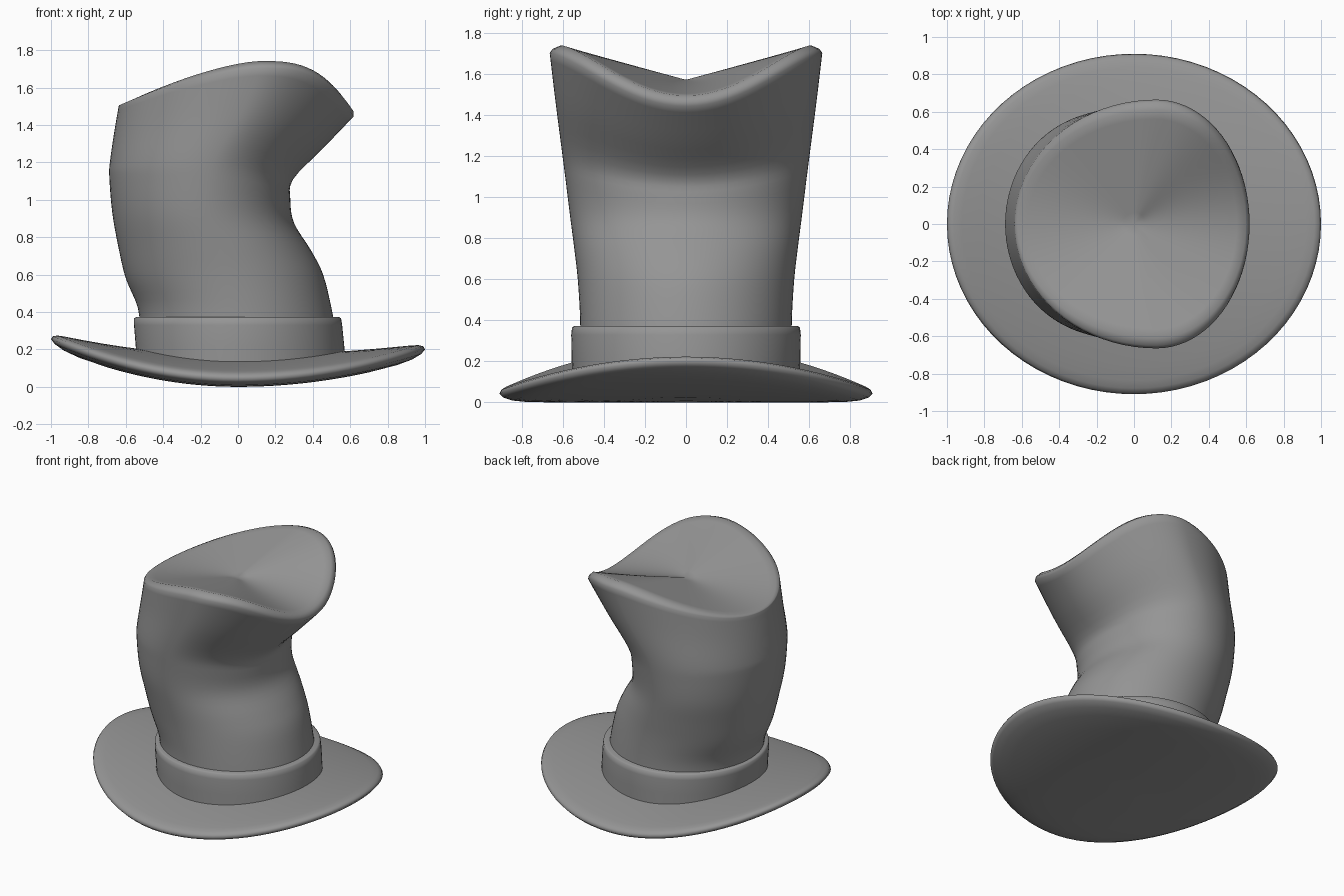
import bpy
import math

if "Cube" in bpy.data.objects:
    bpy.data.objects.remove(bpy.data.objects["Cube"])

SEG = 80

# Dark grey felt
felt = bpy.data.materials.new("dark_felt")
felt.diffuse_color = (0.3, 0.3, 0.3, 1)
felt.use_nodes = True
felt.node_tree.nodes["Principled BSDF"].inputs["Base Color"].default_value = felt.diffuse_color


def loft(name, rings, cap_start=None, cap_end=None):
    """Skin a list of closed rings, optionally closing either end to a point."""
    verts = [p for r in rings for p in r]
    faces = []
    for i in range(len(rings) - 1):
        for j in range(SEG):
            k = (j + 1) % SEG
            a, b = i * SEG, (i + 1) * SEG
            faces.append((a + j, a + k, b + k, b + j))
    if cap_start:
        verts.append(cap_start)
        n = len(verts) - 1
        faces += [(n, (j + 1) % SEG, j) for j in range(SEG)]
    if cap_end:
        verts.append(cap_end)
        n, a = len(verts) - 1, (len(rings) - 1) * SEG
        faces += [(n, a + j, a + (j + 1) % SEG) for j in range(SEG)]
    me = bpy.data.meshes.new(name)
    me.from_pydata(verts, [], faces)
    me.materials.append(felt)
    me.shade_smooth()
    ob = bpy.data.objects.new(name, me)
    bpy.context.collection.objects.link(ob)
    return ob


def angles():
    return [2 * math.pi * j / SEG for j in range(SEG)]


def bent_ring(xl, zl, xr, zr, xm, zs, ry, pl=1.5, pr=2.0):
    """Ring through left, right and side points, bowed in z between them."""
    pts = []
    for a in angles():
        c, s = math.cos(a), math.sin(a)
        if c > 0:
            x, z = xm + (xr - xm) * c, zs + (zr - zs) * c ** pr
        else:
            x, z = xm + (xm - xl) * c, zs + (zl - zs) * (-c) ** pl
        pts.append((x, ry * s, z))
    return pts


def smooth_rows(rows, steps=4):
    """Catmull-Rom interpolation of parameter rows."""
    out = []
    for i in range(len(rows) - 1):
        p1, p2 = rows[i], rows[i + 1]
        p0, p3 = rows[max(i - 1, 0)], rows[min(i + 2, len(rows) - 1)]
        for k in range(steps):
            t = k / steps
            out.append([0.5 * (2 * b + (c - a) * t + (2 * a - 5 * b + 4 * c - d) * t * t
                               + (3 * b - a - 3 * c + d) * t ** 3)
                        for a, b, c, d in zip(p0, p1, p2, p3)])
    return out + [rows[-1]]


# Brim: thick oval disc, curled up at the left and right
def brim_ring(s, h):
    pts = []
    for a in angles():
        x, y = s * math.cos(a), 0.91 * s * math.sin(a)
        k = 0.213 if x < 0 else 0.158
        pts.append((x, y, h + k * x * x))
    return pts


brim_profile = [(0.2, 0), (0.4, 0), (0.55, 0), (0.7, 0), (0.85, 0.002), (0.93, 0.009),
                (0.98, 0.024), (1, 0.042), (0.99, 0.062), (0.965, 0.076), (0.92, 0.087),
                (0.83, 0.103), (0.72, 0.12), (0.62, 0.133), (0.53, 0.143), (0.4, 0.15)]
loft("brim", [brim_ring(s, h) for s, h in brim_profile], (0, 0, 0), (0, 0, 0.15))

# Band: slightly leaning collar with a rounded upper edge
band_rows = [(-0.54, 0.575, 0.555, 0.10), (-0.547, 0.568, 0.558, 0.22), (-0.556, 0.557, 0.56, 0.33),
             (-0.556, 0.551, 0.556, 0.366), (-0.545, 0.54, 0.545, 0.373), (-0.48, 0.48, 0.48, 0.373)]
loft("hat_band", [bent_ring(l, z, r, z, 0, z, y) for l, r, y, z in band_rows])

# Crown: bent, flaring tube; columns are xl, zl, xr, zr, xm, zs, ry
crown_rows = [
    (-0.52, 0.25, 0.53, 0.25, 0.0, 0.25, 0.515),
    (-0.535, 0.42, 0.50, 0.42, -0.02, 0.42, 0.517),
    (-0.60, 0.58, 0.455, 0.60, -0.07, 0.60, 0.528),
    (-0.64, 0.75, 0.39, 0.73, -0.12, 0.75, 0.545),
    (-0.672, 0.93, 0.30, 0.875, -0.17, 0.92, 0.567),
    (-0.688, 1.12, 0.28, 1.0, -0.16, 1.09, 0.588),
    (-0.685, 1.20, 0.295, 1.11, -0.12, 1.23, 0.606),
    (-0.662, 1.36, 0.455, 1.275, 0.02, 1.47, 0.637),
    (-0.638, 1.50, 0.618, 1.445, 0.12, 1.705, 0.665),
]
rows = smooth_rows(crown_rows)
rings = []
for i, r in enumerate(rows):
    rings.append(bent_ring(*r, pr=2 + (i / (len(rows) - 1)) ** 3))
# Rounded lip, then the saddle-shaped top running to its centre
rings.append(bent_ring(-0.636, 1.505, 0.618, 1.472, 0.12, 1.725, 0.65, 1.5, 3))
lip = bent_ring(-0.62, 1.51, 0.598, 1.497, 0.12, 1.742, 0.61, 1.5, 3)
rings.append(lip)
# The fan towards the centre is eased on the right so it reads as a soft saddle
centre = (0.0, 0, 1.574)
for f in (0.92, 0.8, 0.65, 0.5, 0.35, 0.2, 0.1):
    ring = []
    for x, y, z in lip:
        px, py = centre[0] + (x - centre[0]) * f, y * f
        linear = centre[2] + (z - centre[2]) * f
        soft = centre[2] + (z - centre[2]) * f * f
        w = 0.6 * max(0, x / 0.6) ** 2
        ring.append((px, py, linear * (1 - w) + soft * w))
    rings.append(ring)
loft("crown", rings, None, centre)
